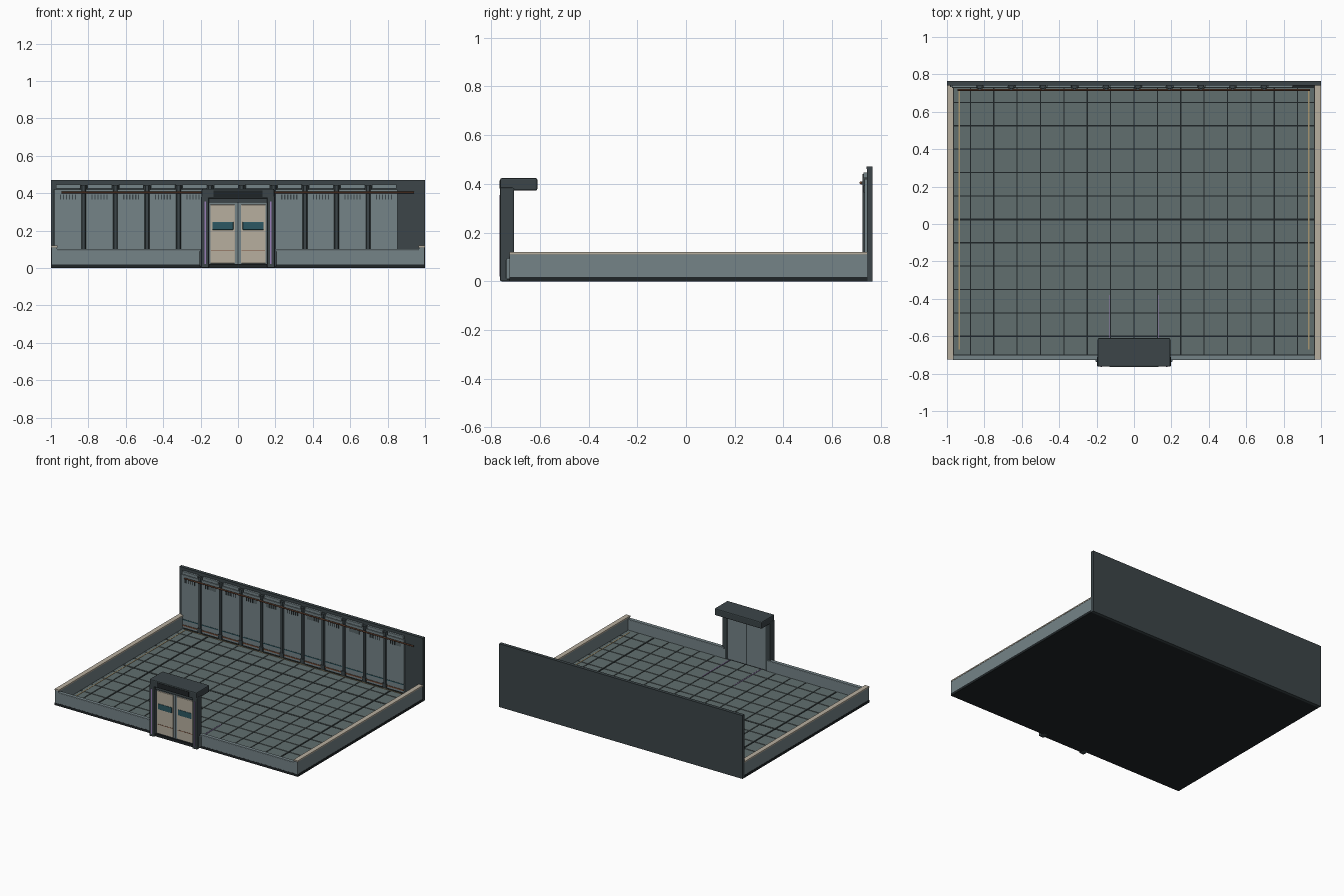
import bpy, bmesh, math
from mathutils import Matrix, Vector

if "Cube" in bpy.data.objects:
    bpy.data.objects.remove(bpy.data.objects["Cube"])


def material(name, rgb):
    m = bpy.data.materials.new(name)
    m.diffuse_color = [(c / 255) ** 2.2 for c in rgb] + [1]
    m.use_nodes = True
    m.node_tree.nodes["Principled BSDF"].inputs["Base Color"].default_value = m.diffuse_color
    return m


DARK = material("dark_steel", (62, 71, 74))
BASE = material("base_black", (36, 41, 43))
PANEL = material("panel_grey", (116, 130, 134))
TILE = material("tile_grey", (97, 110, 110))
TAN = material("warm_trim", (182, 173, 157))
TEAL = material("window_teal", (48, 88, 98))
BROWN = material("copper_rail", (122, 82, 62))
GOLD = material("floor_gold", (165, 148, 112))
PURPLE = material("violet_light", (150, 125, 180))


def finish(name, bm, mat, bevel=0):
    me = bpy.data.meshes.new(name)
    bm.to_mesh(me)
    bm.free()
    ob = bpy.data.objects.new(name, me)
    bpy.context.collection.objects.link(ob)
    me.materials.append(mat)
    if bevel:
        mod = ob.modifiers.new("bevel", 'BEVEL')
        mod.width, mod.segments = bevel, 2
    return ob


def boxes(name, spans, mat, bevel=0, mirror=False):
    """Each span is (x0, x1, y0, y1, z0, z1)."""
    bm = bmesh.new()
    for s in spans:
        variants = [s]
        if mirror:
            variants.append((-s[1], -s[0], *s[2:]))
        for x0, x1, y0, y1, z0, z1 in variants:
            mid = Vector((x0 + x1, y0 + y1, z0 + z1)) / 2
            size = Matrix.Diagonal((x1 - x0, y1 - y0, z1 - z0, 1))
            bmesh.ops.create_cube(bm, size=1, matrix=Matrix.Translation(mid) @ size)
    return finish(name, bm, mat, bevel)


def rail(name, x0, x1, y, z, r, mat):
    bm = bmesh.new()
    mtx = Matrix.Translation(((x0 + x1) / 2, y, z)) @ Matrix.Rotation(math.pi / 2, 4, 'Y')
    bmesh.ops.create_cone(bm, cap_ends=True, segments=12, radius1=r, radius2=r,
                          depth=x1 - x0, matrix=mtx)
    ob = finish(name, bm, mat)
    bpy.context.view_layer.objects.active = ob
    ob.select_set(True)
    bpy.ops.object.shade_smooth_by_angle()
    ob.select_set(False)


# floor slab and tile field
boxes("floor_slab", [(-1, 1, -0.725, 0.745, 0, 0.018)], BASE)
xs = [-0.965] + [0.125 * k for k in range(-7, 8)] + [0.965]
ys = [-0.70] + [0.025 + 0.125 * k for k in range(-5, 6)] + [0.73]


def gap(v):
    # main joints are wider than the ordinary ones
    return 0.005 if any(abs(v - b) < 1e-4 for b in (-0.75, 0.75, 0.025, 0.525)) else 0.003


boxes("floor_tiles",
      [(a + gap(a), b - gap(b), c + gap(c), d - gap(d), 0.016, 0.023)
       for a, b in zip(xs, xs[1:]) for c, d in zip(ys, ys[1:])], TILE)
boxes("side_floor_strips", [(0.931, 0.938, -0.67, 0.71, 0.022, 0.025)], GOLD, mirror=True)
boxes("entry_floor_lights", [(0.127, 0.132, -0.70, -0.38, 0.022, 0.026)], PURPLE, mirror=True)

# low side and front walls
boxes("side_walls", [(0.968, 0.998, -0.725, 0.745, 0.018, 0.11)], PANEL, mirror=True)
boxes("side_wall_caps", [(0.964, 1.0, -0.725, 0.745, 0.11, 0.12)], TAN, 0.002, mirror=True)
boxes("front_walls", [(0.18, 0.998, -0.724, -0.702, 0.016, 0.093)], PANEL, mirror=True)
boxes("front_wall_caps", [(0.18, 0.968, -0.727, -0.70, 0.093, 0.102)], PANEL, 0.002, mirror=True)

# tall back wall
boxes("back_wall", [(-1, 1, 0.743, 0.765, 0, 0.466)], DARK)
boxes("back_wall_cap", [(-1, 1, 0.740, 0.765, 0.46, 0.47)], DARK)

# repeated wall panels, headers and vent slots
starts = [-0.983 + 0.169 * i for i in range(11)]
W = 0.147
boxes("wall_panels", [(x, x + W, 0.732, 0.745, 0.025, 0.42) for x in starts], PANEL, 0.002)
boxes("panel_headers", [(x + 0.01, x + W - 0.006, 0.728, 0.745, 0.424, 0.447) for x in starts], PANEL, 0.002)
boxes("vent_slots", [(x + 0.031 + 0.016 * k, x + 0.037 + 0.016 * k, 0.729, 0.735, 0.365, 0.392)
                     for x in starts for k in range(6)], DARK)
boxes("panel_lower_lines", [(x + 0.004, x + W - 0.004, 0.729, 0.735, 0.085, 0.091) for x in starts], TEAL)
boxes("panel_copper_lines", [(x + 0.004, x + W - 0.004, 0.728, 0.735, 0.042, 0.05) for x in starts], BROWN)

# tapered ribs between panels
bm = bmesh.new()
for x in starts[:-1]:
    c = x + (W + 0.169) / 2
    prof = [(-0.02, 0.745), (-0.008, 0.724), (0.008, 0.724), (0.02, 0.745)]
    lo = [bm.verts.new((c + px, py, 0.02)) for px, py in prof]
    hi = [bm.verts.new((c + px, py, 0.44)) for px, py in prof]
    bm.faces.new(lo[::-1])
    bm.faces.new(hi)
    for i in range(4):
        j = (i + 1) % 4
        bm.faces.new((lo[i], lo[j], hi[j], hi[i]))
bmesh.ops.recalc_face_normals(bm, faces=bm.faces)
finish("wall_ribs", bm, DARK)
boxes("rib_feet", [(x + W - 0.005, x + 0.174, 0.722, 0.74, 0.02, 0.06) for x in starts[:-1]], DARK, 0.002)

# rail along the back wall
rail("wall_rail", -0.943, 0.94, 0.717, 0.404, 0.005, BROWN)
boxes("rail_brackets", [(x + 0.152, x + 0.164, 0.717, 0.735, 0.398, 0.41) for x in starts[:-1]], DARK)
boxes("wall_floor_strip", [(-0.94, 0.94, 0.717, 0.722, 0.022, 0.026)], GOLD)

# doorway frame
boxes("door_posts", [(0.156, 0.197, -0.763, -0.705, 0, 0.385)], DARK, 0.006, mirror=True)
boxes("post_feet", [(0.17, 0.205, -0.738, -0.703, 0.008, 0.092)], PANEL, 0.005, mirror=True)
boxes("door_canopy", [(-0.194, 0.194, -0.763, -0.61, 0.372, 0.423)], DARK, 0.007)
boxes("door_lintel", [(-0.16, 0.16, -0.745, -0.708, 0.35, 0.378)], DARK)
boxes("sign_plate", [(-0.13, 0.13, -0.765, -0.755, 0.38, 0.414)], BASE)
boxes("post_lights", [(0.172, 0.179, -0.765, -0.76, 0.02, 0.355)], PURPLE, mirror=True)
boxes("door_threshold", [(-0.16, 0.16, -0.745, -0.70, 0.0, 0.02)], BASE)

# double door leaves
boxes("door_leaves", [(0.003, 0.157, -0.732, -0.71, 0.018, 0.352)], PANEL, mirror=True)
boxes("door_faces", [(0.016, 0.148, -0.739, -0.73, 0.025, 0.338)], TAN, 0.002, mirror=True)
boxes("door_windows", [(0.025, 0.137, -0.742, -0.737, 0.204, 0.246)], TEAL, 0.002, mirror=True)
boxes("door_kick_lines", [(0.02, 0.144, -0.7405, -0.737, 0.09, 0.094)], BROWN, mirror=True)
boxes("door_seam", [(-0.004, 0.004, -0.736, -0.708, 0.018, 0.352)], DARK)
